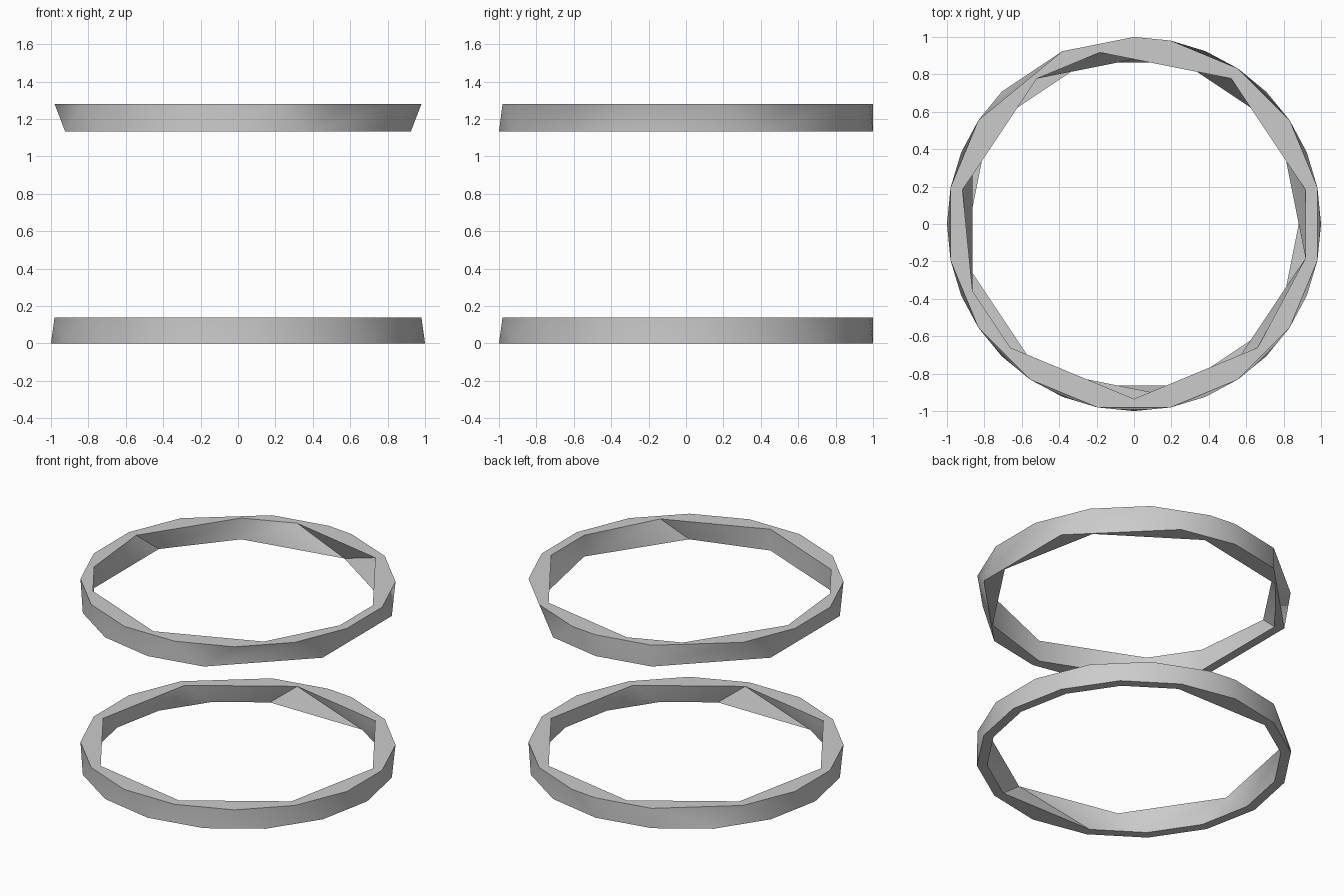
import bpy, bmesh
from math import sin, cos, pi

if "Cube" in bpy.data.objects:
    bpy.data.objects.remove(bpy.data.objects["Cube"])

STEP = pi / 16          # every vertex sits on a 32-step circle
R_OUT, R_IN = 1.0, 0.935


def loop(bm, steps, radius, z):
    return [(s, bm.verts.new((radius * cos(s * STEP), radius * sin(s * STEP), z)))
            for s in sorted(steps)]


def stitch(bm, a, b, smooth):
    """Join two closed loops with triangles, walking round by angle."""
    i = j = 0
    na, nb = len(a), len(b)

    def ang(l, k):
        return l[k % len(l)][0] + 32 * (k // len(l))

    while i < na or j < nb:
        if j >= nb or (i < na and ang(a, i + 1) <= ang(b, j + 1)):
            tri = (a[i % na][1], a[(i + 1) % na][1], b[j % nb][1])
            i += 1
        else:
            tri = (a[i % na][1], b[(j + 1) % nb][1], b[j % nb][1])
            j += 1
        bm.faces.new(tri).smooth = smooth


def ring(name, z0, z1, out_low, out_top, in_low, in_top):
    bm = bmesh.new()
    ol, ot = loop(bm, out_low, R_OUT, z0), loop(bm, out_top, R_OUT, z1)
    il, it = loop(bm, in_low, R_IN, z0), loop(bm, in_top, R_IN, z1)
    stitch(bm, ol, ot, True)     # outer wall
    stitch(bm, il, it, True)     # inner wall
    stitch(bm, ot, it, False)    # top face
    stitch(bm, ol, il, False)    # bottom face
    bmesh.ops.recalc_face_normals(bm, faces=bm.faces)
    # merge the flat faces and keep the rims crisp
    for e in bm.edges:
        if len(e.link_faces) == 2 and e.calc_face_angle() > 0.7:
            e.smooth = False
    me = bpy.data.meshes.new(name)
    bm.to_mesh(me)
    bm.free()
    ob = bpy.data.objects.new(name, me)
    bpy.context.collection.objects.link(ob)
    return ob


# shared outer top rim: odd steps, with three replaced at the back
top_rim = [1, 3, 5, 7, 8, 10, 13, 15, 17, 19, 21, 23, 25, 27, 29, 31]

# lower ring: nearly regular
ring("lower_ring", 0.0, 0.139,
     range(0, 32, 2), top_rim,
     [s for s in range(0, 32, 2) if s not in (8, 24)],
     range(1, 32, 4))

# upper ring: coarser facets
ring("upper_ring", 1.132, 1.281,
     [s for s in range(0, 32, 2) if s not in (0, 4, 12, 16, 28)], top_rim,
     [3, 7, 11, 14, 18, 20, 24, 27, 31],
     [1, 5, 9, 11, 15, 18, 20, 24, 28, 31])
